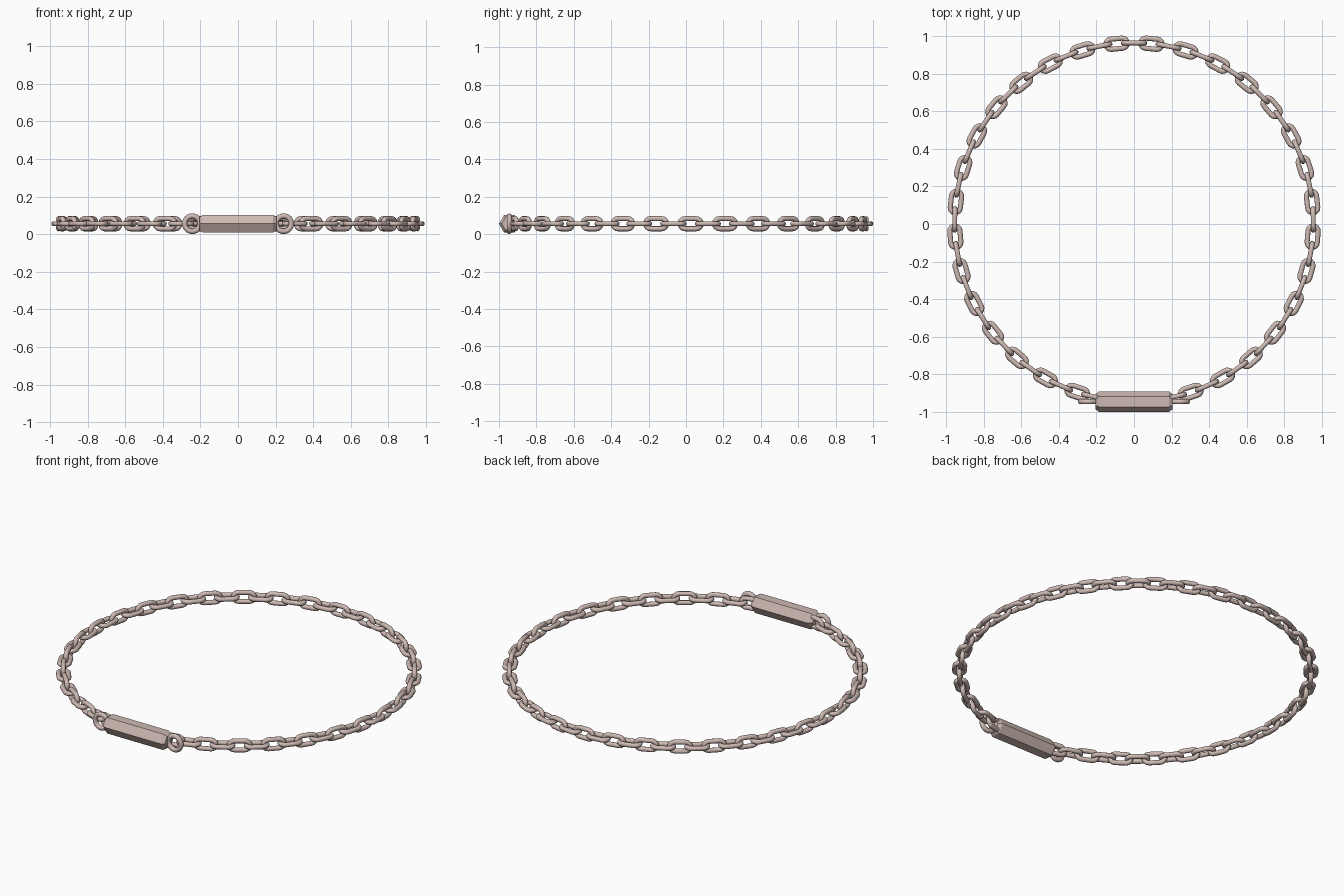
import bpy, bmesh, math
from mathutils import Matrix, Vector

cube = bpy.data.objects.get("Cube")
if cube:
    bpy.data.objects.remove(cube)

Z = 0.056          # height of the chain's centre line
RADIUS = 0.953     # radius of the chain
CENTRE_Y = 0.01
STEP = math.radians(5.57)
LAST = 30          # links on each side of the rear middle link
CLASP_Y = -0.945

metal = bpy.data.materials.new("rose metal")
metal.use_nodes = True
colour = (0.62, 0.49, 0.45, 1)
metal.diffuse_color = colour
metal.node_tree.nodes["Principled BSDF"].inputs["Base Color"].default_value = colour


def make_mesh(name, bm, smooth):
    bmesh.ops.recalc_face_normals(bm, faces=bm.faces)
    mesh = bpy.data.meshes.new(name)
    bm.to_mesh(mesh)
    bm.free()
    mesh.materials.append(metal)
    for face in mesh.polygons:
        face.use_smooth = smooth
    return mesh


def place(name, mesh, matrix):
    obj = bpy.data.objects.new(name, mesh)
    obj.matrix_world = matrix
    bpy.context.collection.objects.link(obj)
    return obj


def oval_loop(name, straight, bend, wire, arc_steps, sides=10):
    """Round wire swept round a stadium lying in XY; straight = 0 gives a ring."""
    bm = bmesh.new()
    rings = []
    for end in (1, -1):
        for i in range(arc_steps + (1 if straight else 0)):
            a = math.pi * i / arc_steps - math.pi / 2 + (0 if end > 0 else math.pi)
            out = Vector((math.cos(a), math.sin(a), 0))
            mid = Vector((end * straight / 2, 0, 0)) + out * bend
            rings.append([bm.verts.new(mid + wire * (out * math.cos(t) + Vector((0, 0, math.sin(t)))))
                          for t in (math.tau * k / sides for k in range(sides))])
    for i, ring in enumerate(rings):
        nxt = rings[(i + 1) % len(rings)]
        for k in range(sides):
            j = (k + 1) % sides
            bm.faces.new((ring[k], nxt[k], nxt[j], ring[j]))
    return make_mesh(name, bm, True)


# Chain: links alternate between upright and flat, starting at the rear
link = oval_loop("chain_link", straight=0.06, bend=0.027, wire=0.0135, arc_steps=8)
for n in range(-LAST, LAST + 1):
    a = n * STEP
    spot = Vector((RADIUS * math.sin(a), CENTRE_Y + RADIUS * math.cos(a), Z))
    roll = math.pi / 2 if n % 2 == 0 else 0
    place("upright_link" if roll else "flat_link", link,
          Matrix.Translation(spot) @ Matrix.Rotation(-a, 4, "Z") @ Matrix.Rotation(roll, 4, "X"))

# Eye rings at both ends of the clasp
eye = oval_loop("clasp_eye", straight=0, bend=0.041, wire=0.014, arc_steps=12)
for side, x in (("left", 0.243), ("right", -0.243)):
    place(side + "_clasp_eye", eye,
          Matrix.Translation((x, CLASP_Y, Z)) @ Matrix.Rotation(math.pi / 2, 4, "X"))

# Clasp: hexagonal bar with chamfered ends
bm = bmesh.new()
sections = []
for x, r in ((-0.205, 0.04), (-0.185, 0.055), (0.185, 0.055), (0.205, 0.04)):
    sections.append([bm.verts.new((x, r * math.cos(k * math.pi / 3), r * math.sin(k * math.pi / 3)))
                     for k in range(6)])
for a, b in zip(sections, sections[1:]):
    for k in range(6):
        j = (k + 1) % 6
        bm.faces.new((a[k], a[j], b[j], b[k]))
bm.faces.new(sections[0])
bm.faces.new(sections[-1])
place("clasp_bar", make_mesh("clasp_bar", bm, False), Matrix.Translation((0, CLASP_Y, Z)))
